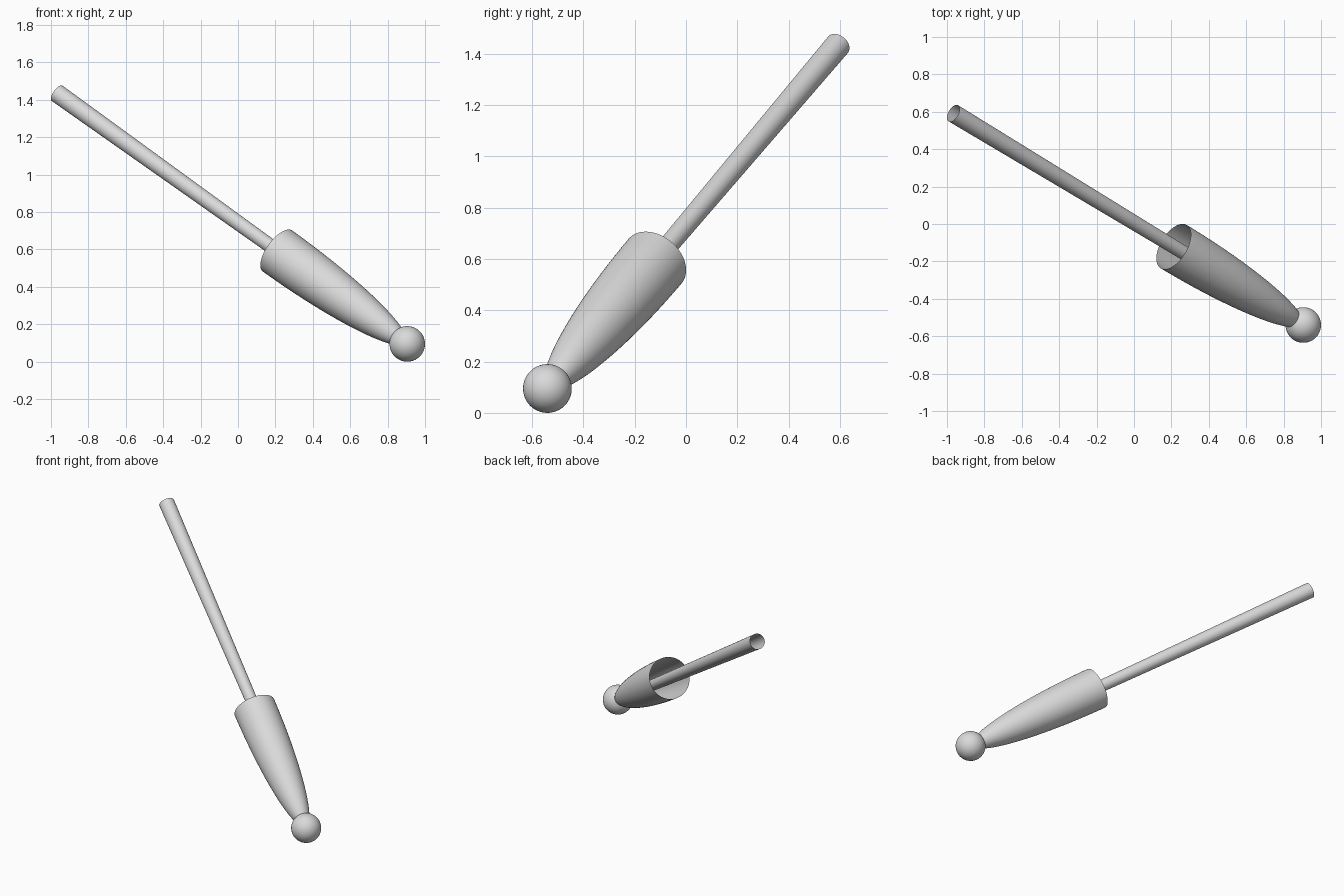
import bpy, bmesh, math
from mathutils import Vector

cube = bpy.data.objects.get("Cube")
if cube:
    bpy.data.objects.remove(cube, do_unlink=True)

grey = bpy.data.materials.new("light_grey")
grey.use_nodes = True
colour = (0.7, 0.7, 0.7, 1)
grey.diffuse_color = colour
grey.node_tree.nodes["Principled BSDF"].inputs["Base Color"].default_value = colour

# All parts share one slanted axis running from the ball to the rod's far end
ball_centre = Vector((0.905, -0.54, 0.095))
rod_end = Vector((-0.966, 0.592, 1.434))
axis = rod_end - ball_centre
length = axis.length
turn = axis.to_track_quat('Z', 'Y')


def finish(name, bm):
    bmesh.ops.recalc_face_normals(bm, faces=bm.faces)
    mesh = bpy.data.meshes.new(name)
    bm.to_mesh(mesh)
    bm.free()
    for face in mesh.polygons:
        face.use_smooth = True
    mesh.materials.append(grey)
    obj = bpy.data.objects.new(name, mesh)
    bpy.context.collection.objects.link(obj)
    obj.location = ball_centre
    obj.rotation_mode = 'QUATERNION'
    obj.rotation_quaternion = turn
    return obj


def lathe(name, profile, steps=48):
    """Spin (radius, height) points about the axis into an open shell."""
    bm = bmesh.new()
    verts = [bm.verts.new((r, 0, h)) for r, h in profile]
    edges = [bm.edges.new(pair) for pair in zip(verts, verts[1:])]
    bmesh.ops.spin(bm, geom=verts + edges, cent=(0, 0, 0), axis=(0, 0, 1),
                   angle=math.tau, steps=steps)
    bmesh.ops.remove_doubles(bm, verts=bm.verts, dist=0.0001)
    return finish(name, bm)


# Round tip
bm = bmesh.new()
bmesh.ops.create_uvsphere(bm, u_segments=48, v_segments=24, radius=0.095)
finish("ball_tip", bm)

# Half-ellipsoid body, open at its wide end
rim, reach, radius = 0.95, 0.94, 0.135
rings = 24
angles = [math.pi / 2 * i / rings for i in range(rings + 1)]
lathe("tapered_body", [(radius * math.sin(a), rim - reach * math.cos(a))
                       for a in angles])

# Hollow rod, widening slightly toward its open far end
lathe("hollow_rod", [(0.031, 0.02), (0.05, length)])
